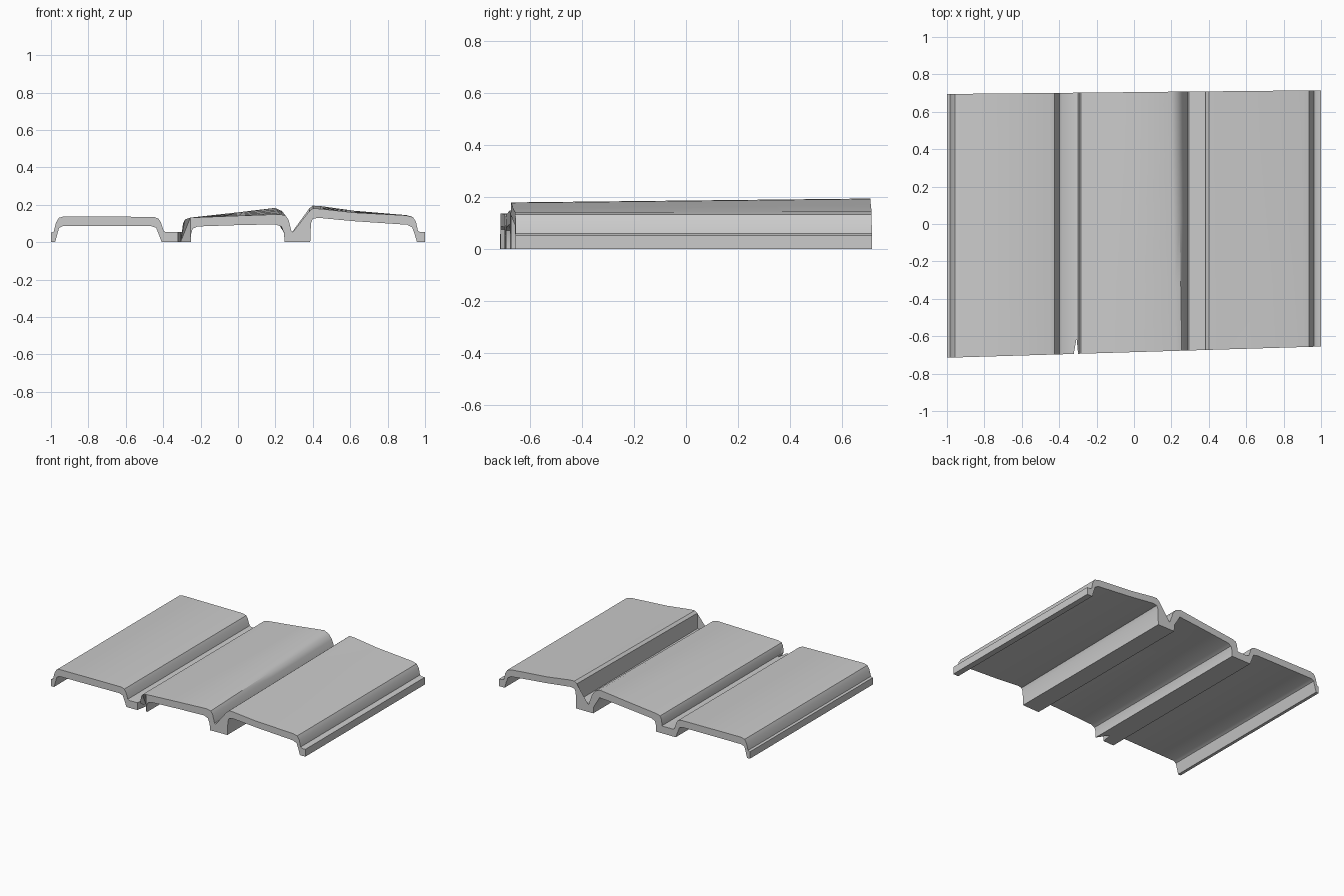
import bpy, bmesh

if "Cube" in bpy.data.objects:
    bpy.data.objects.remove(bpy.data.objects["Cube"])

# Top surface of the cross-section, left to right (x, z)
TOP = [(-1, .05), (-.985, .056), (-.973, .105), (-.958, .13), (-.93, .138),
       (-.45, .135), (-.425, .126), (-.412, .105), (-.397, .06), (-.385, .053),
       (-.322, .053), (-.307, .053), (-.299, .055), (-.294, .1), (-.283, .122), (-.255, .131),
       (0, .141), (.225, .149), (.255, .141), (.27, .12), (.285, .06), (.295, .053),
       (.38, .053), (.381, .165), (.4, .18), (.44, .178),
       (.62, .158), (.9, .143), (.935, .134), (.952, .108), (.962, .06), (.975, .053), (1, .053)]

# Underside of the cross-section, right to left (x, z)
UNDER = [(1, 0), (.957, 0), (.945, .04), (.932, .078), (.905, .093), (.62, .112),
         (.43, .13), (.4, .125), (.39, .1), (.386, 0),
         (.25, 0), (.246, .05), (.232, .083), (.2, .095), (0, .091), (-.215, .084),
         (-.242, .072), (-.252, .04), (-.252, 0), (-.307, 0), (-.322, 0),
         (-.408, 0), (-.425, .045), (-.438, .077), (-.465, .086), (-.935, .087),
         (-.957, .075), (-.968, .035), (-.978, 0), (-1, 0)]


def lifted(x, z, t):
    """Raise the crowns of the middle and right panels towards the back."""
    lift = 0
    if -.26 < x < .275 and z > .07:
        lift = .034 * min(1, (x + .26) / .48) * (min(1, (.285 - x) / .04))
    elif x > .38 and z > .07:
        lift = .015 * max(0, min(1, (.95 - x) / .5))
    shift = .8 * lift * t if x > .21 and x < .3 else 0
    return x - shift, z + lift * t


def section(bm, t):
    """One cross-section; t runs from 0 (front) to 1 (back)."""
    ring = []
    for x, z in TOP + UNDER:
        front = -.685 + .03 * x
        if x == -.307:          # small notch in the first channel
            front = -.61
        back = .705 + .01 * x
        px, pz = lifted(x, z, t)
        ring.append(bm.verts.new((px, front + (back - front) * t, pz)))
    return ring


# Ribbed panel: sections joined front to back, then capped with matching strips
bm = bmesh.new()
rings = [section(bm, i / 4) for i in range(5)]
n = len(rings[0])
for a, b in zip(rings, rings[1:]):
    for i in range(n):
        j = (i + 1) % n
        bm.faces.new((a[i], a[j], b[j], b[i]))

top_n = len(TOP)
for ring in (rings[0], rings[-1]):
    i, j = 0, n - 1
    while i < top_n - 1 or j > top_n:
        # advance along whichever surface lies further left
        step_top = j == top_n or (i < top_n - 1 and
                                  ring[i + 1].co.x <= ring[j - 1].co.x + .008)
        if step_top:
            bm.faces.new((ring[i], ring[i + 1], ring[j]))
            i += 1
        else:
            bm.faces.new((ring[i], ring[j - 1], ring[j]))
            j -= 1

bmesh.ops.recalc_face_normals(bm, faces=bm.faces)
mesh = bpy.data.meshes.new("ribbed_panel")
bm.to_mesh(mesh)
bm.free()
panel = bpy.data.objects.new("ribbed_panel", mesh)
bpy.context.collection.objects.link(panel)
bpy.context.view_layer.objects.active = panel
panel.select_set(True)
bpy.ops.object.shade_smooth_by_angle(angle=0.6)
